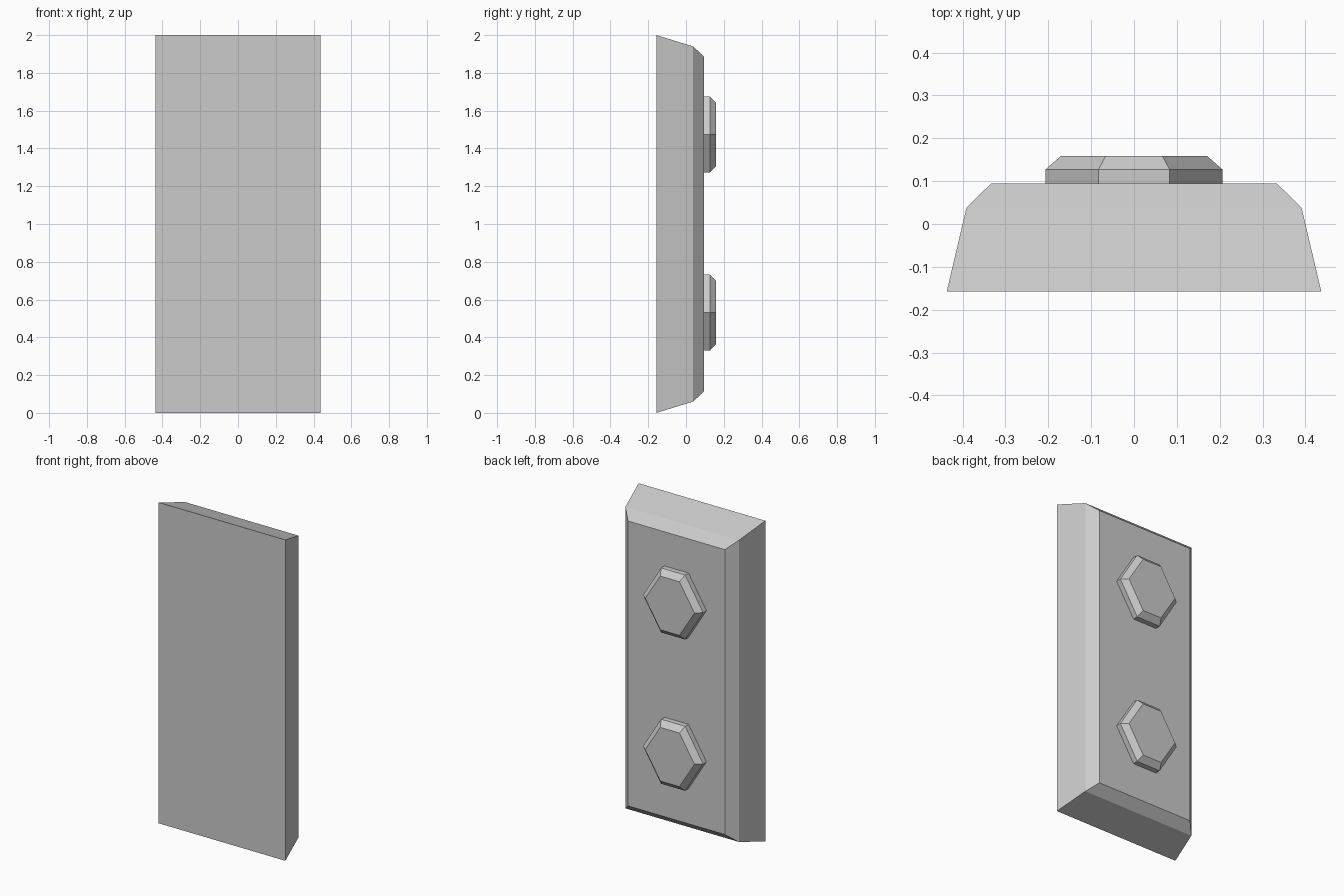
import bpy
import bmesh

if "Cube" in bpy.data.objects:
    bpy.data.objects.remove(bpy.data.objects["Cube"])


def loft(name, rings, location):
    """Closed solid through (y, outline) rings; outlines are counter-clockwise in x, z."""
    bm = bmesh.new()
    loops = [[bm.verts.new((x, y, z)) for x, z in outline] for y, outline in rings]
    n = len(loops[0])
    for a, b in zip(loops, loops[1:]):
        for i in range(n):
            j = (i + 1) % n
            bm.faces.new((a[i], a[j], b[j], b[i]))
    bm.faces.new(loops[0])
    bm.faces.new(loops[-1][::-1])
    bmesh.ops.recalc_face_normals(bm, faces=bm.faces)
    mesh = bpy.data.meshes.new(name)
    bm.to_mesh(mesh)
    bm.free()
    obj = bpy.data.objects.new(name, mesh)
    obj.location = location
    bpy.context.collection.objects.link(obj)
    return obj


def rect(w, h):
    return [(-w, -h), (w, -h), (w, h), (-w, h)]


def hexagon(w, flat, h):
    return [(w, 0), (flat, h), (-flat, h), (-w, 0), (-flat, -h), (flat, -h)]


# Plate: flat front face, tapered sides and a chamfered rim at the back
loft("plate", [(-0.157, rect(0.437, 1.0)),
               (0.038, rect(0.391, 0.94)),
               (0.094, rect(0.334, 0.888))], (0, 0, 1))

# Two chamfered hexagonal bolt heads
for label, z in (("lower", 0.531), ("upper", 1.474)):
    loft(label + "_bolt", [(0.092, hexagon(0.207, 0.083, 0.201)),
                           (0.127, hexagon(0.207, 0.083, 0.201)),
                           (0.159, hexagon(0.17, 0.066, 0.167))], (0, 0, z))
